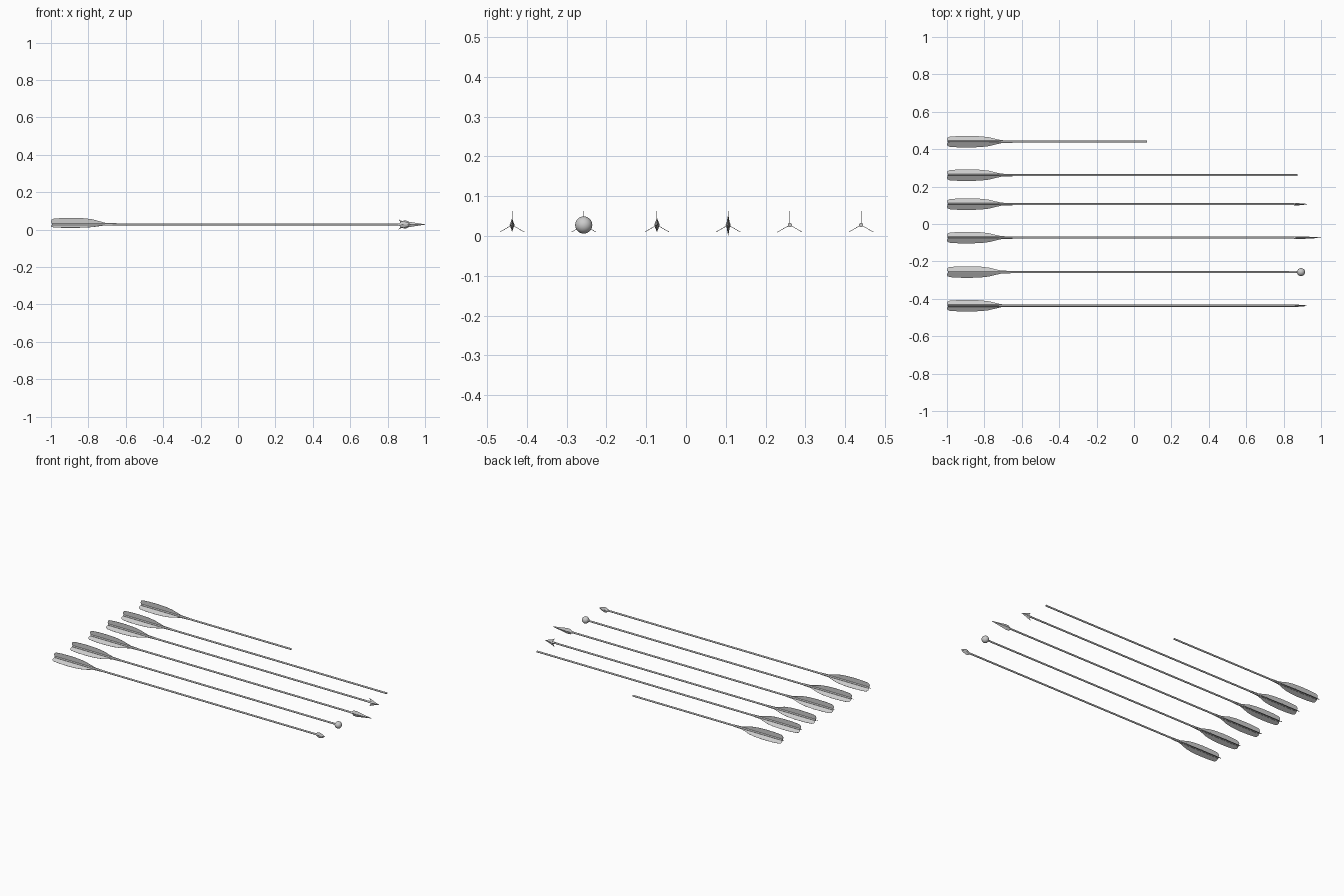
import bpy, bmesh
from math import radians
from mathutils import Matrix, Vector

if "Cube" in bpy.data.objects:
    bpy.data.objects.remove(bpy.data.objects["Cube"])

AXIS_Z = 0.0275
SHAFT_R = 0.0055


def finish(name, bm, y):
    bmesh.ops.recalc_face_normals(bm, faces=bm.faces)
    bm.transform(Matrix.Translation((0, y, AXIS_Z)))
    me = bpy.data.meshes.new(name)
    bm.to_mesh(me)
    bm.free()
    ob = bpy.data.objects.new(name, me)
    bpy.context.collection.objects.link(ob)
    return ob


def smooth(ob):
    for o in bpy.context.selected_objects:
        o.select_set(False)
    bpy.context.view_layer.objects.active = ob
    ob.select_set(True)
    bpy.ops.object.shade_smooth_by_angle(angle=radians(40))


def rod(name, y, x0, x1, r0, r1, sides=10):
    bm = bmesh.new()
    mat = Matrix.Translation(((x0 + x1) / 2, 0, 0)) @ Matrix.Rotation(radians(90), 4, 'Y')
    bmesh.ops.create_cone(bm, cap_ends=True, segments=sides, radius1=r0,
                          radius2=r1, depth=x1 - x0, matrix=mat)
    smooth(finish(name, bm, y))


# Feather outline: distance along the shaft, height from the axis
FEATHER = [(-0.995, 0.004), (-1.0, 0.014), (-0.997, 0.025), (-0.985, 0.031),
           (-0.94, 0.0345), (-0.88, 0.0355), (-0.82, 0.033), (-0.775, 0.027),
           (-0.74, 0.017), (-0.71, 0.009), (-0.65, 0.0065), (-0.65, 0.004)]


def fletching(name, y):
    bm = bmesh.new()
    t = 0.0006
    for angle in (0, 120, 240):
        rot = Matrix.Rotation(radians(angle), 3, 'X')
        sides = [[bm.verts.new(rot @ Vector((x, s * t, h))) for x, h in FEATHER]
                 for s in (-1, 1)]
        bm.faces.new(sides[0])
        bm.faces.new(sides[1][::-1])
        n = len(FEATHER)
        for i in range(n):
            j = (i + 1) % n
            bm.faces.new((sides[0][i], sides[0][j], sides[1][j], sides[1][i]))
    finish(name, bm, y)


def blade(name, y, outline):
    """Upright blade with a diamond section: (x, spine x, half height, half thickness)."""
    bm = bmesh.new()
    rings = []
    for x, sx, h, t in outline:
        rings.append([bm.verts.new(p) for p in
                      ((x, 0, h), (sx, t, 0), (x, 0, -h), (sx, -t, 0))])
    for a, b in zip(rings, rings[1:]):
        for i in range(4):
            j = (i + 1) % 4
            bm.faces.new((a[i], a[j], b[j], b[i]))
    bm.faces.new(rings[0])
    bm.faces.new(rings[-1])
    bmesh.ops.remove_doubles(bm, verts=bm.verts, dist=0.0001)
    finish(name, bm, y)


# Shafts and feathers
ARROWS = {"leaf": (-0.437, 0.87), "blunt": (-0.257, 0.88), "long": (-0.073, 0.88),
          "barbed": (0.106, 0.87), "headless": (0.261, 0.875), "broken": (0.44, 0.07)}
for kind, (y, end) in ARROWS.items():
    rod(kind + "_shaft", y, -0.995, end, SHAFT_R, SHAFT_R)
    fletching(kind + "_fletching", y)

# Leaf-shaped head
y = ARROWS["leaf"][0]
rod("leaf_socket", y, 0.855, 0.875, 0.0062, 0.0062)
blade("leaf_head", y, [(0.862, 0.862, 0.006, 0.006), (0.872, 0.872, 0.016, 0.006),
                       (0.885, 0.885, 0.018, 0.005), (0.905, 0.905, 0.012, 0.004),
                       (0.923, 0.923, 0.001, 0.001)])

# Blunt ball head
y = ARROWS["blunt"][0]
bm = bmesh.new()
bmesh.ops.create_uvsphere(bm, u_segments=24, v_segments=16, radius=0.0215,
                          matrix=Matrix.Translation((0.893, 0, 0)))
smooth(finish("blunt_ball", bm, y))

# Long tapering head
y = ARROWS["long"][0]
rod("long_socket", y, 0.855, 0.90, 0.0068, 0.0068)
blade("long_head", y, [(0.864, 0.864, 0.008, 0.007), (0.872, 0.872, 0.017, 0.007),
                       (0.895, 0.895, 0.018, 0.007), (0.935, 0.935, 0.011, 0.005),
                       (1.0, 1.0, 0.001, 0.001)])

# Barbed broadhead with swept-back corners
y = ARROWS["barbed"][0]
rod("barbed_socket", y, 0.855, 0.885, 0.0065, 0.0065)
blade("barbed_head", y, [(0.858, 0.878, 0.0275, 0.005), (0.87, 0.885, 0.021, 0.005),
                         (0.9, 0.902, 0.010, 0.004), (0.926, 0.926, 0.001, 0.001)])
